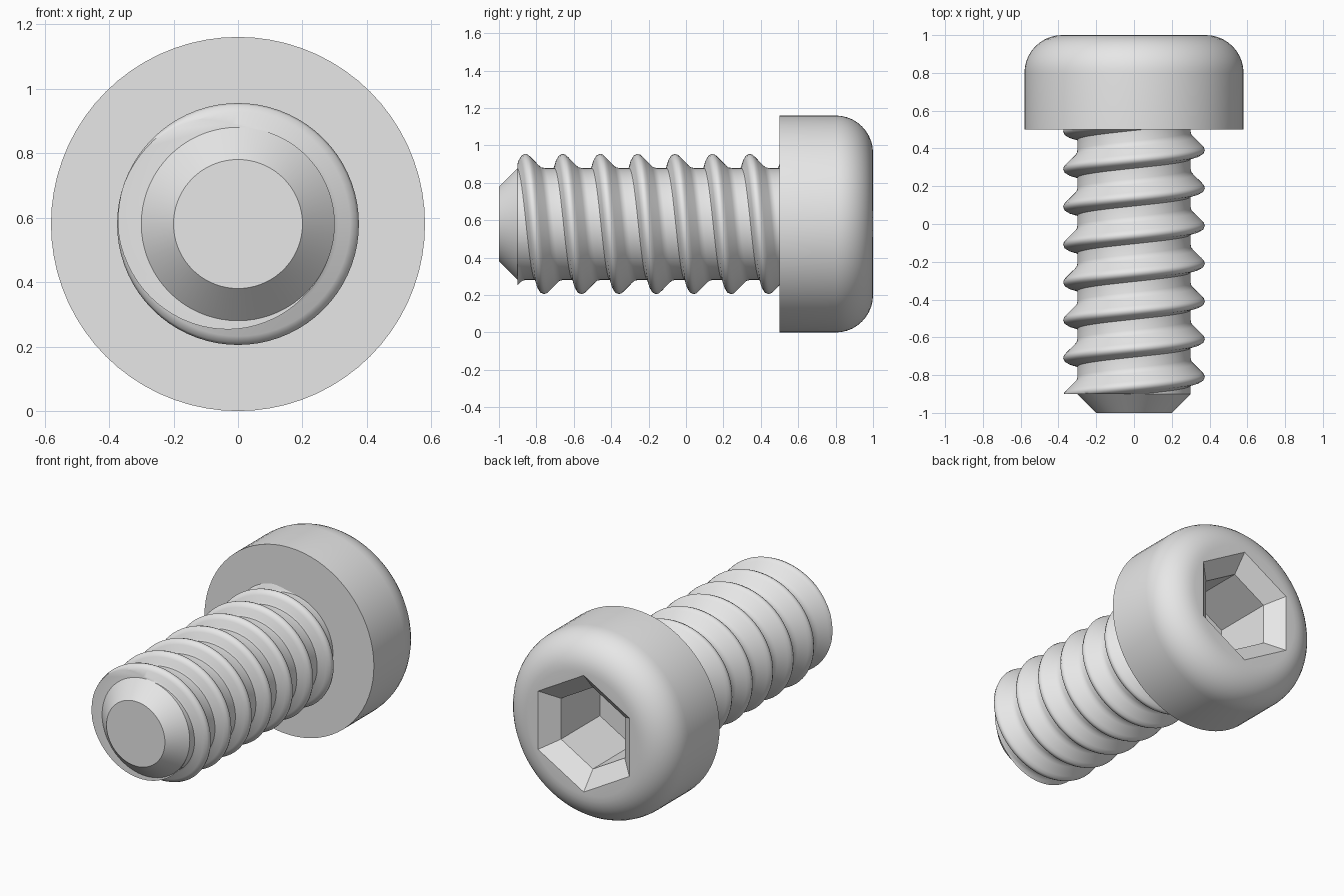
import bpy, bmesh
from math import sin, cos, pi, radians, floor
from mathutils import Vector

cube = bpy.data.objects.get("Cube")
if cube:
    bpy.data.objects.remove(cube, do_unlink=True)

AXIS_Z = 0.58
SEGMENTS = 72
PITCH = 0.2
CREST_START = -0.86

steel = bpy.data.materials.new("plain_grey")
steel.use_nodes = True
GREY = (0.8, 0.8, 0.8, 1)
steel.diffuse_color = GREY
steel.node_tree.nodes["Principled BSDF"].inputs["Base Color"].default_value = GREY


def point(r, y, t):
    """Point around the screw axis, with t measured from the top."""
    return Vector((r * sin(t), y, AXIS_Z + r * cos(t)))


def ring(bm, r, y, count):
    return [bm.verts.new(point(r, y, 2 * pi * i / count)) for i in range(count)]


def skin(bm, rings):
    for a, b in zip(rings, rings[1:]):
        for i in range(len(a)):
            j = (i + 1) % len(a)
            bm.faces.new((a[i], a[j], b[j], b[i]))


def loop_edges(bm, verts):
    return [bm.edges.get((v, verts[(i + 1) % len(verts)])) for i, v in enumerate(verts)]


def finish(bm, name, angle):
    bmesh.ops.recalc_face_normals(bm, faces=bm.faces)
    mesh = bpy.data.meshes.new(name)
    bm.to_mesh(mesh)
    bm.free()
    mesh.materials.append(steel)
    for p in mesh.polygons:
        p.use_smooth = True
    mesh.set_sharp_from_angle(angle=radians(angle))
    obj = bpy.data.objects.new(name, mesh)
    bpy.context.collection.objects.link(obj)
    return obj


# Head: cylinder with a rounded back rim
bm = bmesh.new()
profile = [(0.58, 0.5), (0.58, 0.8)]
for i in range(1, 11):
    a = i * pi / 20
    profile.append((0.38 + 0.2 * cos(a), 0.8 + 0.2 * sin(a)))
rings = [ring(bm, r, y, SEGMENTS) for r, y in profile]
skin(bm, rings)
bm.faces.new(rings[0])

# Hex socket: sloping lead-in, then a straight pocket
hexes = [ring(bm, r, y, 6) for r, y in ((0.361, 1.0), (0.252, 0.91), (0.252, 0.53))]
skin(bm, hexes)
bm.faces.new(hexes[-1])
rim = loop_edges(bm, rings[-1]) + loop_edges(bm, hexes[0])
bmesh.ops.triangle_fill(bm, use_beauty=True, edges=rim, normal=(0, 1, 0))
finish(bm, "head", 30)

# Threaded shank: one ridge profile swept along a helix
ridge = [(-0.045, 0.3), (-0.038, 0.312), (-0.028, 0.348), (-0.016, 0.368),
         (0, 0.375), (0.014, 0.371), (0.028, 0.358), (0.07, 0.315),
         (0.083, 0.304), (0.1, 0.3), (0.155, 0.3)]
bm = bmesh.new()
columns = []
for n in range(floor(-1.5 * SEGMENTS), floor(7.5 * SEGMENTS) + 1):
    turn = n / SEGMENTS
    columns.append([bm.verts.new(point(r, CREST_START + PITCH * turn + dy, 2 * pi * turn))
                    for dy, r in ridge])
for a, b in zip(columns, columns[1:]):
    for k in range(len(ridge) - 1):
        bm.faces.new((a[k], a[k + 1], b[k + 1], b[k]))
bmesh.ops.remove_doubles(bm, verts=bm.verts, dist=0.0005)


# Trim both ends flat and close the front one
def trim(y, direction):
    cut = bmesh.ops.bisect_plane(bm, geom=bm.verts[:] + bm.edges[:] + bm.faces[:],
                                 plane_co=(0, y, 0), plane_no=(0, direction, 0),
                                 clear_outer=True)
    return [e for e in cut["geom_cut"] if isinstance(e, bmesh.types.BMEdge)]


trim(0.505, 1)
front = trim(-0.9, -1)
bmesh.ops.triangle_fill(bm, use_beauty=True, edges=front, normal=(0, -1, 0))
finish(bm, "threaded_shank", 40)

# Chamfered tip
bm = bmesh.new()
rings = [ring(bm, 0.3, -0.9, SEGMENTS), ring(bm, 0.2, -1.0, SEGMENTS)]
skin(bm, rings)
bm.faces.new(rings[0])
bm.faces.new(rings[1])
finish(bm, "tip", 30)
